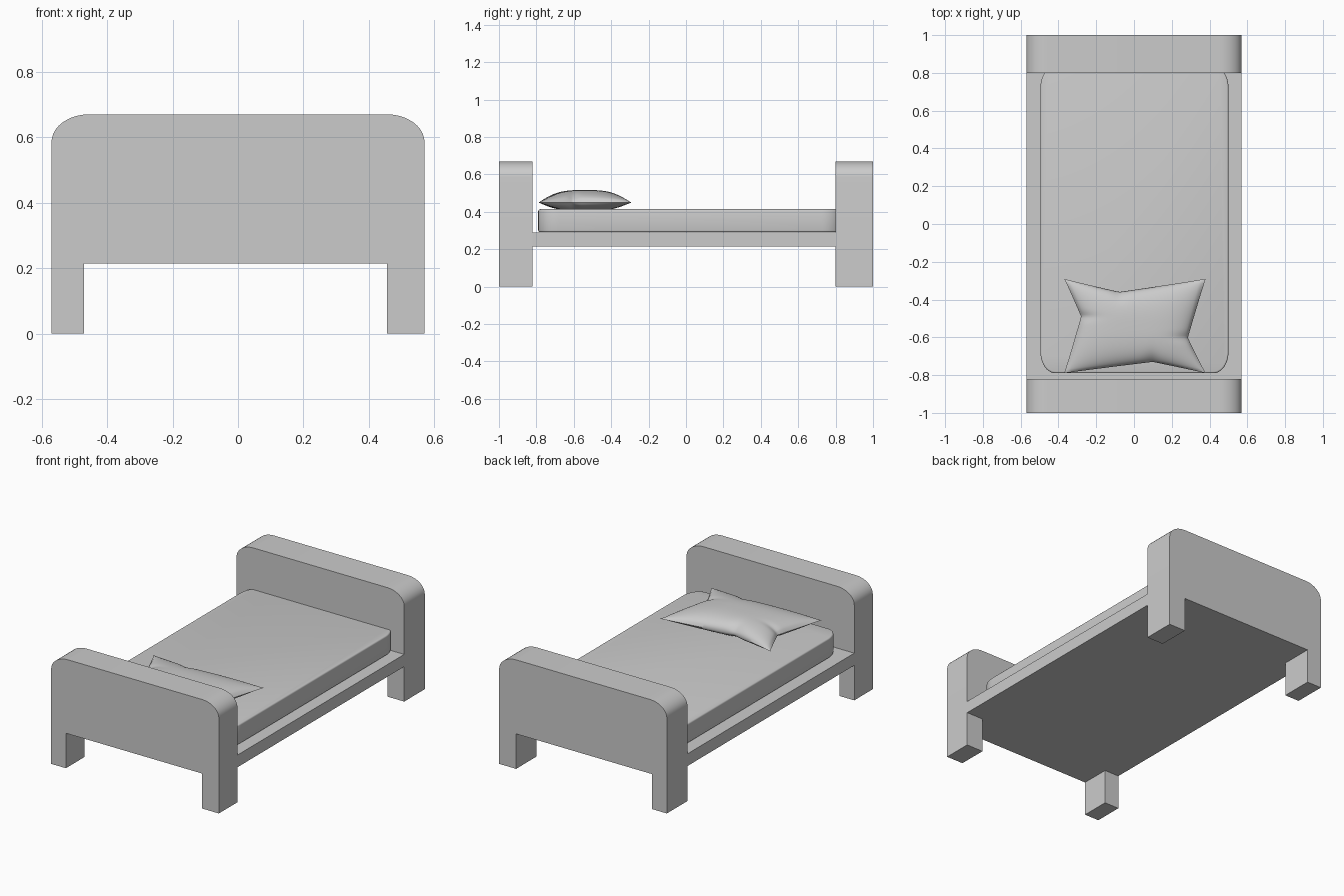
import bpy, bmesh, math

if "Cube" in bpy.data.objects:
    bpy.data.objects.remove(bpy.data.objects["Cube"])

grey = bpy.data.materials.new("light grey")
grey.diffuse_color = (0.6, 0.6, 0.6, 1)
grey.use_nodes = True
grey.node_tree.nodes["Principled BSDF"].inputs["Base Color"].default_value = grey.diffuse_color


def finish(name, bm, angle=35):
    bmesh.ops.recalc_face_normals(bm, faces=bm.faces[:])
    mesh = bpy.data.meshes.new(name)
    bm.to_mesh(mesh)
    bm.free()
    mesh.materials.append(grey)
    ob = bpy.data.objects.new(name, mesh)
    bpy.context.collection.objects.link(ob)
    bpy.ops.object.select_all(action='DESELECT')
    ob.select_set(True)
    bpy.context.view_layer.objects.active = ob
    bpy.ops.object.shade_smooth_by_angle(angle=math.radians(angle))
    return ob


def arc(cx, cy, rx, ry, start, steps=10):
    """Quarter ellipse running anticlockwise from a start angle in degrees."""
    return [(cx + rx * math.cos(math.radians(start + 90 * i / steps)),
             cy + ry * math.sin(math.radians(start + 90 * i / steps)))
            for i in range(steps + 1)]


def extrude(points, vector):
    bm = bmesh.new()
    face = bm.faces.new([bm.verts.new(p) for p in points])
    new = bmesh.ops.extrude_face_region(bm, geom=[face], use_keep_orig=True)
    verts = [g for g in new["geom"] if isinstance(g, bmesh.types.BMVert)]
    bmesh.ops.translate(bm, verts=verts, vec=vector)
    return bm


# End boards: rounded top corners, two legs cut below
W, RX, RZ, TOP, RAIL = 0.57, 0.115, 0.085, 0.67, 0.215
profile = [(-W, 0), (-0.47, 0), (-0.47, RAIL), (0.455, RAIL), (0.455, 0), (W, 0)]
profile += arc(W - RX, TOP - RZ, RX, RZ, 0) + arc(-W + RX, TOP - RZ, RX, RZ, 90)
for name, y0, y1 in (("front_board", -1.0, -0.82), ("back_board", 0.8, 1.0)):
    finish(name, extrude([(x, y0, z) for x, z in profile], (0, y1 - y0, 0)))

# Flat base between the boards
finish("bed_base", extrude([(-W, -0.82, RAIL), (W, -0.82, RAIL),
                            (W, 0.8, RAIL), (-W, 0.8, RAIL)], (0, 0, 0.075)))

# Mattress: rounded rectangle with softened rims
L, R, F, B, CX, CY = -0.495, 0.5, -0.79, 0.835, 0.08, 0.11
outline = (arc(R - CX, B - CY, CX, CY, 0) + arc(L + CX, B - CY, CX, CY, 90)
           + arc(L + CX, F + CY, CX, CY, 180) + arc(R - CX, F + CY, CX, CY, 270))
bm = extrude([(x, y, 0.291) for x, y in outline], (0, 0, 0.123))
rims = [e for e in bm.edges if abs(e.verts[0].co.z - e.verts[1].co.z) < 1e-4]
bmesh.ops.bevel(bm, geom=rims, offset=0.009, segments=3, profile=0.5,
                affect='EDGES', clamp_overlap=True)
finish("mattress", bm)


# Pillow: two puffed sheets meeting in a seam, each edge pinched off centre
def pinch(t, s):
    return (1 - (abs(t - s) / (1 + s if t < s else 1 - s))) ** 0.95


def tuck(t, s, edge):
    return 0.4 * math.exp(-((t - s) / 0.1) ** 2) * max(0, edge) ** 5


def puff(u, v):
    h = max(0, (1 - abs(u) ** 2.5) * (1 - abs(v) ** 2.5)) ** 0.55
    folds = (tuck(v, 0.2, -u) + tuck(v, -0.25, u)
             + tuck(u, -0.22, v) + tuck(u, 0.25, -v))
    return h * (1 - folds)


bm = bmesh.new()
for height in (0.067, -0.045):
    sheet = bmesh.ops.create_grid(bm, x_segments=48, y_segments=48, size=1)
    for vert in sheet["verts"]:
        u, v = vert.co.x, vert.co.y
        x = (0.005 + 0.375 * u + 0.09 * max(0, -u) ** 2 * pinch(v, 0.2)
             - 0.095 * max(0, u) ** 2 * pinch(v, -0.25))
        y = (-0.54 + 0.25 * v - 0.07 * max(0, v) ** 2 * pinch(u, -0.22)
             + 0.06 * max(0, -v) ** 2 * pinch(u, 0.25))
        vert.co = (x, y, 0.45 + height * puff(u, v))
bmesh.ops.remove_doubles(bm, verts=bm.verts[:], dist=0.0005)
finish("pillow", bm, 50)
